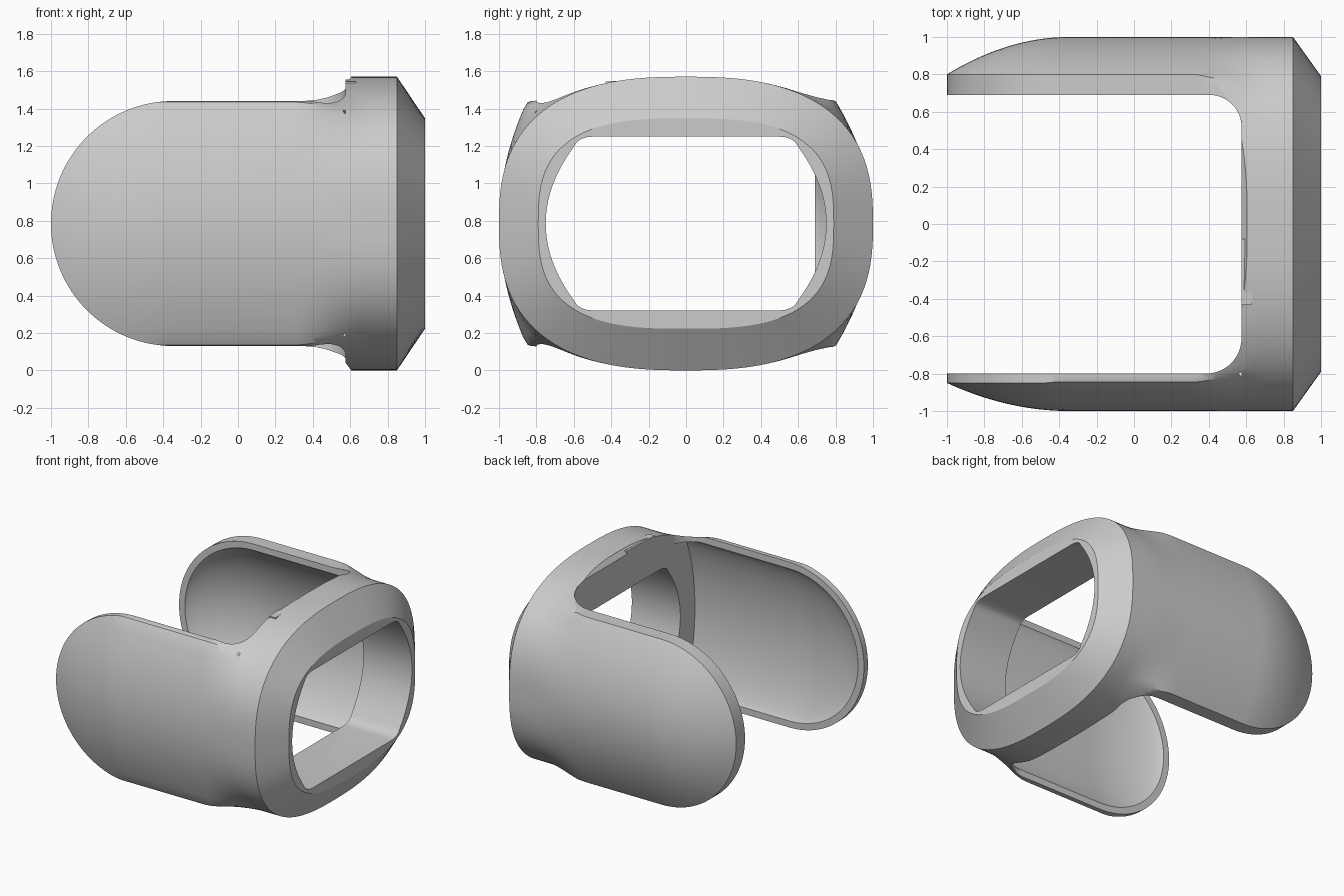
import bpy, bmesh, math

if "Cube" in bpy.data.objects:
    bpy.data.objects.remove(bpy.data.objects["Cube"])

CZ = 0.785            # mid height
CX, R = -0.345, 0.655  # centre and radius of the round wing ends


def make_object(name, rings):
    """Skin closed loops of equal length and cap both ends."""
    bm = bmesh.new()
    loops = [[bm.verts.new(p) for p in ring] for ring in rings]
    n = len(loops[0])
    for a, b in zip(loops, loops[1:]):
        for i in range(n):
            j = (i + 1) % n
            bm.faces.new((a[i], a[j], b[j], b[i]))
    bm.faces.new(loops[0][::-1])
    bm.faces.new(loops[-1])
    bmesh.ops.recalc_face_normals(bm, faces=bm.faces[:])
    me = bpy.data.meshes.new(name)
    bm.to_mesh(me)
    bm.free()
    ob = bpy.data.objects.new(name, me)
    bpy.context.collection.objects.link(ob)
    return ob


def prism(name, pts, place, lo, hi):
    return make_object(name, [[place(p, q, t) for p, q in pts] for t in (lo, hi)])


def combine(target, tool, operation):
    mod = target.modifiers.new(operation, 'BOOLEAN')
    mod.operation, mod.object, mod.solver = operation, tool, 'EXACT'
    bpy.context.view_layer.objects.active = target
    bpy.ops.object.modifier_apply(modifier=mod.name)
    bpy.data.objects.remove(tool)


def arc(cx, cy, rx, ry, a0, a1, n):
    return [(cx + rx * math.cos(math.radians(a0 + (a1 - a0) * i / n)),
             cy + ry * math.sin(math.radians(a0 + (a1 - a0) * i / n))) for i in range(n + 1)]


def superellipse(c, s, a, b, e):
    return (abs(c / a) ** e + abs(s / b) ** e) ** (-1 / e)


def outer_ring(x, blend):
    """Wing section of four shallow arcs, blending to the rounded frame section."""
    ring = []
    for i in range(144):
        t = 2 * math.pi * i / 144
        c, s = math.cos(t), math.sin(t)
        sag = 0.2 if c > 0 else 0.15
        k = sag / R ** 2
        a = 1 - k * min(0, x - CX) ** 2
        root = lambda k, p, q, a: 2 * a / (abs(p) + math.sqrt(p * p + 4 * k * a * q * q))
        wing = min(root(k, c, s, a), root(0.19, s, c, CZ))
        r = wing + (superellipse(c, s, 1, CZ, 2.6) - wing) * blend
        ring.append((x, r * c, CZ + r * s))
    return ring


# Outer body: domed wing ends, constant middle, frame, front chamfer
rings = [outer_ring(-1.02 + 0.675 * i / 16, 0) for i in range(17)]
for i in range(13):
    u = i / 12
    rings.append(outer_ring(0.3 + 0.4 * u, u * u * (3 - 2 * u)))
rings.append(outer_ring(0.85, 1))
front = []
for i in range(144):
    t = 2 * math.pi * i / 144
    c, s = math.cos(t), math.sin(t)
    r = superellipse(c, s, 0.79, 0.5625, 2.9)
    front.append((1.0, r * c, CZ + r * s))
rings.append(front)
body = make_object("wraparound_frame", rings)

# Side outline: round wing tips flaring up into the taller frame
half = arc(CX, 0, R, R, 180, 90, 32)
half += [(0.35, 0.655), (0.42, 0.661), (0.48, 0.675), (0.53, 0.693), (0.575, 0.72),
         (0.575, 0.745), (0.605, 0.784), (0.605, 0.9), (1.2, 0.9)]
outline = half + [(x, -z) for x, z in half[:0:-1]]
combine(body, prism("side_outline", outline, lambda x, z, y: (x, y, CZ + z), -1.3, 1.3), 'INTERSECT')

# Space between the wings, rounded where it meets the frame
gap = [(-1.5, -0.80)] + arc(0.385, -0.61, 0.19, 0.19, -90, 0, 12)
gap += arc(0.405, 0.52, 0.17, 0.17, 0, 90, 12) + [(-1.5, 0.69)]
combine(body, prism("gap", gap, lambda x, y, z: (x, y, z), -0.5, 2.2), 'DIFFERENCE')

# Concave hollow inside both wings, leaving a rim
RI, WALL = 0.605, 0.935
xs = [CX - RI * 0.999 * math.cos(math.pi / 2 * i / 24) for i in range(25)] + [0.1, 0.575]
hollow = []
for x in xs:
    d = min(0, x - CX)
    h = math.sqrt(RI ** 2 - d * d)
    ring = []
    for lip, sign in ((0.69, 1), (0.80, -1)):
        for i in range(33):
            z = -sign * h * math.cos(math.pi * i / 32)
            depth = max(0, 1 - (d * d + z * z) / RI ** 2)
            y = lip - 0.002 + (WALL - lip) * depth ** 0.8
            ring.append((x, sign * y, CZ + z))
    hollow.append(ring)
combine(body, make_object("hollow", hollow), 'DIFFERENCE')

# Window through the frame, bowed at the sides
quarter = [(0.75 - 0.15 * (i / 10) ** 2, 0.41 * i / 10) for i in range(11)]
quarter += [(0.583, 0.436), (0.56, 0.452), (0.53, 0.462), (0.49, 0.465)]
window = quarter + [(-y, z) for y, z in quarter[::-1]]
window += [(-y, -z) for y, z in quarter[1:]] + [(y, -z) for y, z in quarter[:0:-1]]
combine(body, prism("window", window, lambda y, z, x: (x, y, CZ + z), 0.4, 1.2), 'DIFFERENCE')

# Small tab on the rear top edge of the frame
tab = prism("rear_tab", [(-0.43, 1.49), (-0.08, 1.49), (-0.08, 1.555), (-0.43, 1.545)],
            lambda y, z, x: (x, y, z), 0.575, 0.63)

for ob in (body, tab):
    bpy.ops.object.select_all(action='DESELECT')
    ob.select_set(True)
    bpy.context.view_layer.objects.active = ob
    bpy.ops.object.shade_smooth_by_angle(angle=math.radians(30))
